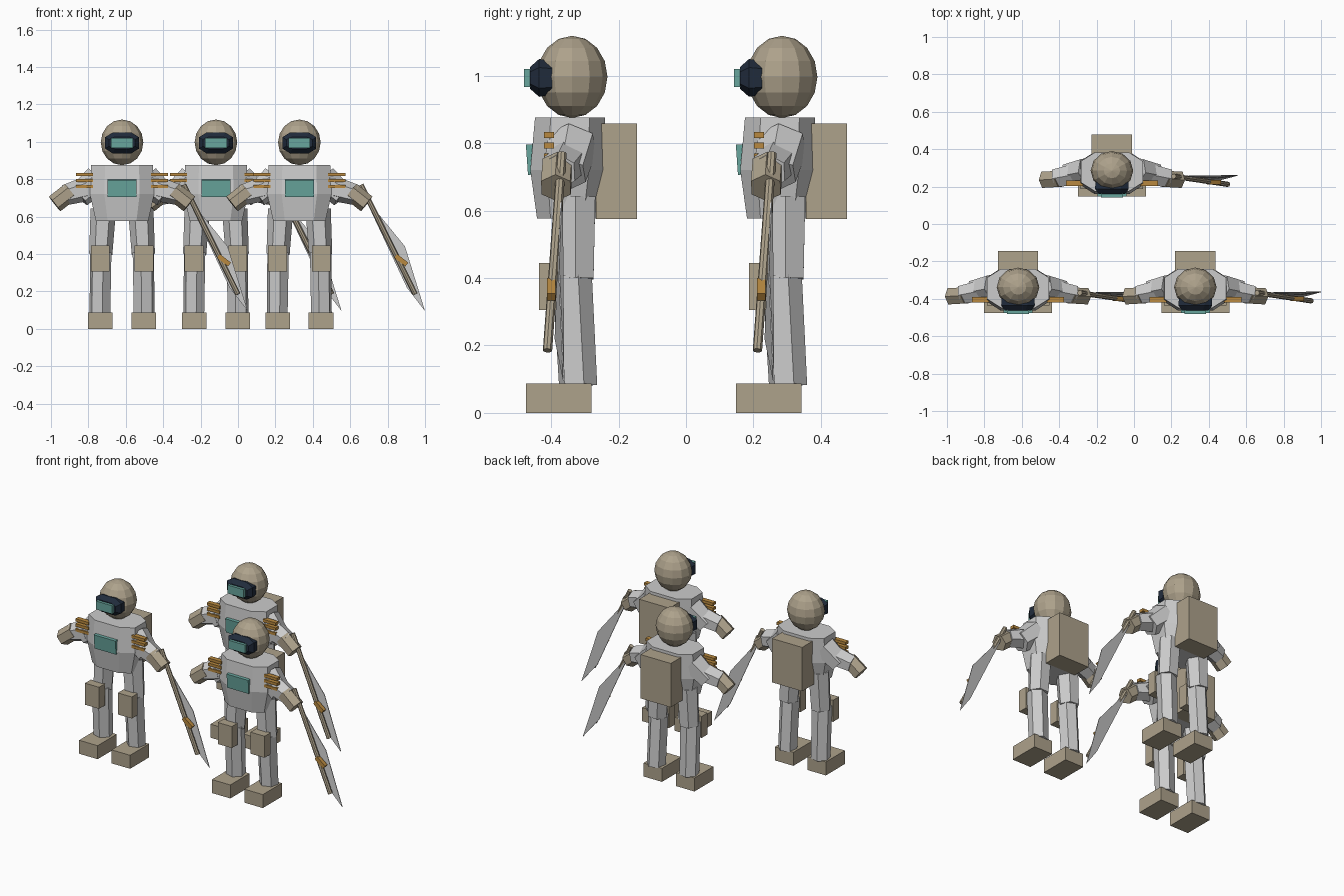
import bpy, bmesh, math
from mathutils import Vector, Matrix

if "Cube" in bpy.data.objects:
    bpy.data.objects.remove(bpy.data.objects["Cube"])


def material(name, rgb):
    m = bpy.data.materials.new(name)
    m.diffuse_color = (*rgb, 1)
    m.use_nodes = True
    m.node_tree.nodes["Principled BSDF"].inputs["Base Color"].default_value = m.diffuse_color
    return m


TAN = material("tan", (0.42, 0.36, 0.26))
TEAL = material("teal", (0.14, 0.38, 0.34))
NAVY = material("navy", (0.015, 0.025, 0.045))
ORANGE = material("orange", (0.48, 0.25, 0.05))


def finish(name, bm, origin, mat=None):
    bmesh.ops.recalc_face_normals(bm, faces=bm.faces)
    mesh = bpy.data.meshes.new(name)
    bm.to_mesh(mesh)
    bm.free()
    if mat:
        mesh.materials.append(mat)
    ob = bpy.data.objects.new(name, mesh)
    ob.location = origin
    bpy.context.collection.objects.link(ob)
    return ob


def box(name, origin, center, size, mat=None, rot=(0, 'X')):
    bm = bmesh.new()
    m = (Matrix.Translation(center) @ Matrix.Rotation(math.radians(rot[0]), 4, rot[1])
         @ Matrix.Diagonal((*size, 1)))
    bmesh.ops.create_cube(bm, size=1, matrix=m)
    return finish(name, bm, origin, mat)


def limb(name, origin, a, b, r1, r2, mat=None, sides=6):
    """Tapered prism running from a to b."""
    a, b = Vector(a), Vector(b)
    d = b - a
    m = Matrix.Translation((a + b) / 2) @ d.to_track_quat('Z', 'Y').to_matrix().to_4x4()
    bm = bmesh.new()
    bmesh.ops.create_cone(bm, cap_ends=True, segments=sides, radius1=r1, radius2=r2,
                          depth=d.length, matrix=m)
    return finish(name, bm, origin, mat)


def loft(name, origin, rings, mat=None):
    """Skin a list of equal-length point rings and cap both ends."""
    bm = bmesh.new()
    vs = [[bm.verts.new(p) for p in ring] for ring in rings]
    n = len(vs[0])
    for lo, hi in zip(vs, vs[1:]):
        for i in range(n):
            j = (i + 1) % n
            bm.faces.new((lo[i], lo[j], hi[j], hi[i]))
    bm.faces.new(vs[0])
    bm.faces.new(vs[-1])
    return finish(name, bm, origin, mat)


def octagon(w, h, cut=0.45):
    c = 1 - cut
    return [(w * x, h * y) for x, y in ((1, -c), (1, c), (c, 1), (-c, 1),
                                        (-1, c), (-1, -c), (-c, -1), (c, -1))]


def figure(x0, y0):
    o = (x0, y0, 0)

    # Helmet, visor and lens
    bm = bmesh.new()
    bmesh.ops.create_uvsphere(bm, u_segments=12, v_segments=8, radius=1,
                              matrix=Matrix.Translation((0, 0, 0.997))
                              @ Matrix.Diagonal((0.114, 0.105, 0.122, 1)))
    finish("helmet", bm, o, TAN)
    rings = [[(x, y, 0.994 + z) for x, z in octagon(w, h)]
             for y, w, h in ((-0.125, 0.07, 0.032), (-0.098, 0.09, 0.056), (-0.06, 0.088, 0.05))]
    loft("visor", o, rings, NAVY)
    box("visor_lens", o, (0, -0.13, 0.994), (0.116, 0.025, 0.054), TEAL)

    # Torso, chest plate and backpack
    rings = [[(x, yc + y, z) for x, y in octagon(w, d)]
             for z, w, yc, d in ((0.577, 0.14, -0.015, 0.089), (0.72, 0.172, -0.012, 0.112),
                                 (0.877, 0.165, -0.006, 0.104))]
    loft("torso", o, rings)
    box("chest_plate", o, (0, -0.12, 0.752), (0.154, 0.028, 0.09), TEAL, (4, 'X'))
    box("backpack", o, (0, 0.132, 0.717), (0.216, 0.122, 0.283), TAN)

    for s, side in ((-1, "left"), (1, "right")):
        # Legs
        limb(side + "_thigh", o, (s * 0.1, 0.01, 0.64), (s * 0.114, 0.01, 0.398), 0.068, 0.062)
        limb(side + "_shin", o, (s * 0.114, 0.0, 0.41), (s * 0.118, 0.018, 0.08), 0.06, 0.058)
        box(side + "_knee_pad", o, (s * 0.117, -0.068, 0.375), (0.1, 0.06, 0.139), TAN)
        box(side + "_boot", o, (s * 0.116, -0.04, 0.0435), (0.132, 0.194, 0.087), TAN)
        # Arms and gloves
        limb(side + "_upper_arm", o, (s * 0.13, 0.0, 0.8), (s * 0.23, -0.02, 0.71), 0.078, 0.066)
        limb(side + "_forearm", o, (s * 0.2, -0.02, 0.745), (s * 0.305, -0.04, 0.715), 0.065, 0.055)
        limb(side + "_glove", o, (s * 0.275, -0.043, 0.735), (s * 0.36, -0.048, 0.668), 0.05, 0.05, TAN)
        # Sleeve stripes
        for k in range(3):
            box(f"{side}_stripe_{k + 1}", o, (s * 0.2, -0.068, 0.825 - 0.032 * k),
                (0.092, 0.03, 0.018), ORANGE)

    # Bladed pole held in the right hand
    limb("pole", o, (0.33, -0.03, 0.77), (0.62, -0.073, 0.185), 0.014, 0.014, TAN, 8)
    outline = ((0.345, -0.03, 0.71), (0.565, -0.04, 0.44), (0.672, -0.025, 0.095), (0.575, -0.05, 0.22))
    loft("blade", o, [[(x, y + t, z) for x, y, z in outline] for t in (-0.002, 0.002)])
    box("pole_band", o, (0.545, -0.062, 0.367), (0.075, 0.025, 0.025), ORANGE, (38, 'Y'))


for x, y in ((-0.62, -0.338), (0.328, -0.338), (-0.118, 0.285)):
    figure(x, y)
